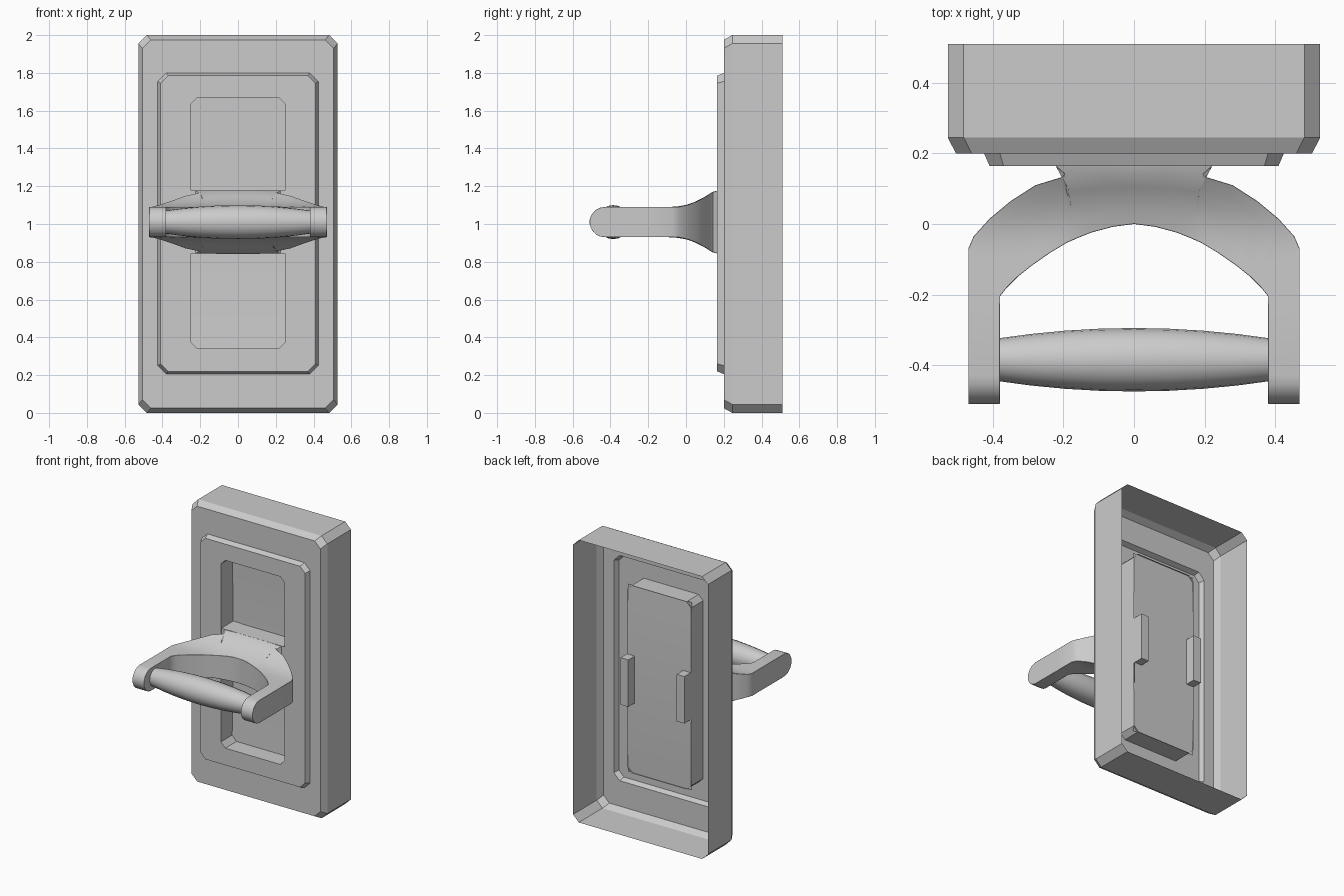
import bpy, bmesh, math

if "Cube" in bpy.data.objects:
    bpy.data.objects.remove(bpy.data.objects["Cube"])

CZ = 1.01  # height of the handle's centre line


def add_object(name, bm, smooth=None):
    bmesh.ops.recalc_face_normals(bm, faces=bm.faces)
    mesh = bpy.data.meshes.new(name)
    bm.to_mesh(mesh)
    bm.free()
    ob = bpy.data.objects.new(name, mesh)
    bpy.context.collection.objects.link(ob)
    bpy.ops.object.select_all(action='DESELECT')
    ob.select_set(True)
    bpy.context.view_layer.objects.active = ob
    if smooth:
        bpy.ops.object.shade_smooth_by_angle(angle=math.radians(smooth))
    return ob


def bridge(bm, a, b, closed=True):
    n = len(a)
    for i in range(n if closed else n - 1):
        j = (i + 1) % n
        bm.faces.new((a[i], a[j], b[j], b[i]))


def chamfered_loop(bm, w, z0, z1, c, y):
    pts = [(-w + c, z0), (w - c, z0), (w, z0 + c), (w, z1 - c),
           (w - c, z1), (-w + c, z1), (-w, z1 - c), (-w, z0 + c)]
    return [bm.verts.new((x, y, z)) for x, z in pts]


def box(name, x0, x1, y0, y1, z0, z1):
    bm = bmesh.new()
    bmesh.ops.create_cube(bm, size=1)
    for v in bm.verts:
        v.co = ((x0 + x1) / 2 + v.co.x * (x1 - x0),
                (y0 + y1) / 2 + v.co.y * (y1 - y0),
                (z0 + z1) / 2 + v.co.z * (z1 - z0))
    return add_object(name, bm)


# Housing: open-backed shell with raised frame and recessed opening
bm = bmesh.new()
rings = [chamfered_loop(bm, *p) for p in (
    (.528, 0, 2, .045, .51), (.528, 0, 2, .045, .245),
    (.505, .025, 1.975, .045, .2), (.425, .205, 1.8, .045, .2),
    (.41, .22, 1.785, .04, .165), (.25, .34, 1.67, .035, .165),
    (.25, .34, 1.67, .035, .3))]
for a, b in zip(rings, rings[1:]):
    bridge(bm, a, b)
add_object("housing", bm)

# Gently curved panel at the back of the opening
bm = bmesh.new()
cols = []
for x in (-.25, .25):
    col = []
    for i in range(13):
        t = i / 6 - 1
        col.append(bm.verts.new((x, .305 - .015 * t * t, 1.005 + .665 * t)))
    cols.append(col)
bridge(bm, cols[0], cols[1], closed=False)
add_object("slot_panel", bm, 40)

# Handle base and the two tabs passing behind the panel
box("handle_base", -.25, .25, .172, .3, .845, 1.178)
for s in (-1, 1):
    box("handle_tab", min(s * .19, s * .25), max(s * .19, s * .25), .17, .375, .845, 1.178)


# Handle arch: top-view profile whose thickness depends on depth
def half_height(y):
    if y < -.43:
        return .08 * math.sqrt(max(.02, 1 - ((y + .43) / .08) ** 2))
    table = [(-.43, .08), (-.04, .08), (.0, .088), (.05, .105), (.1, .132), (.14, .16), (.175, .168)]
    for (y0, h0), (y1, h1) in zip(table, table[1:]):
        if y <= y1:
            return h0 + (h1 - h0) * (y - y0) / (y1 - y0)
    return table[-1][1]


outer = [(0, .175), (.1, .175), (.225, .168), (.195, .142), (.205, .133), (.28, .11),
         (.35, .065), (.41, .015), (.455, -.035), (.47, -.07), (.47, -.21)]
inner = [(0, 0), (.06, -.008), (.12, -.024), (.16, -.04), (.19, -.053), (.24, -.083),
         (.29, -.118), (.33, -.15), (.36, -.18), (.38, -.205), (.38, -.235)]
for y in (-.43, -.455, -.475, -.493, -.504, -.51):
    outer.append((.47, y))
    inner.append((.38, y))
outer = [(-x, y) for x, y in outer[:0:-1]] + outer
inner = [(-x, y) for x, y in inner[:0:-1]] + inner

bm = bmesh.new()
ROWS = 5
sections = []
for (ox, oy), (ix, iy) in zip(outer, inner):
    ring = []
    steps = [r / ROWS for r in range(ROWS + 1)]
    for sign, ts in ((1, steps), (-1, steps[::-1])):
        for t in ts:
            x, y = ox + (ix - ox) * t, oy + (iy - oy) * t
            ring.append(bm.verts.new((x, y, CZ + sign * half_height(y))))
    sections.append(ring)
for a, b in zip(sections, sections[1:]):
    bridge(bm, a, b)
bm.faces.new(sections[0])
bm.faces.new(sections[-1])
arch = add_object("handle_arch", bm, 40)
bevel = arch.modifiers.new("edge_bevel", 'BEVEL')
bevel.width = .009
bevel.segments = 1
bevel.limit_method = 'ANGLE'
bevel.angle_limit = math.radians(50)

# Barrel-shaped grip between the arms
bm = bmesh.new()
SIDES = 20
rings = []
for i in range(9):
    t = i / 4 - 1
    r = .09 - .03 * t * t
    rings.append([bm.verts.new((.39 * t, -.385 + r * math.cos(k * math.tau / SIDES),
                                CZ + r * math.sin(k * math.tau / SIDES))) for k in range(SIDES)])
for a, b in zip(rings, rings[1:]):
    bridge(bm, a, b)
bm.faces.new(rings[0])
bm.faces.new(rings[-1])
add_object("grip", bm, 40)
